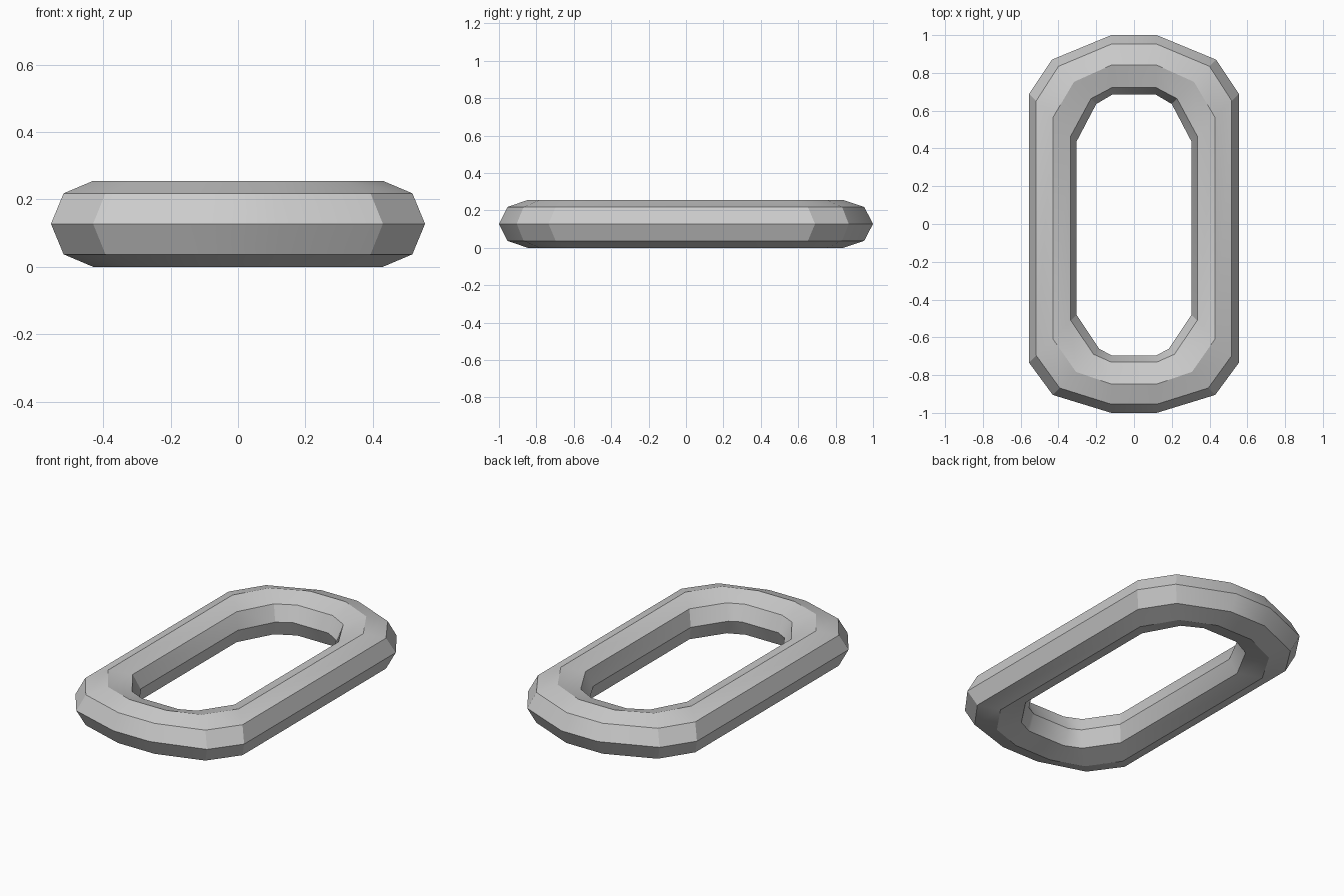
import bpy, bmesh, math
from mathutils import Vector

cube = bpy.data.objects.get("Cube")
if cube:
    bpy.data.objects.remove(cube, do_unlink=True)

# Brushed grey metal
metal = bpy.data.materials.new("grey_metal")
metal.use_nodes = True
grey = (0.6, 0.6, 0.6, 1)
metal.diffuse_color = grey
metal.node_tree.nodes["Principled BSDF"].inputs["Base Color"].default_value = grey

# Left half of the link: outermost and innermost outline point per station
half = [((0.12, 1.0), (0.115, 0.685)), ((0.435, 0.87), (0.2, 0.635)),
        ((0.555, 0.69), (0.305, 0.435)), ((0.555, -0.735), (0.305, -0.48)),
        ((0.43, -0.905), (0.185, -0.66)), ((0.12, -1.0), (0.12, -0.695))]
flip = lambda p: (-p[0], p[1])
stations = half + [(flip(o), flip(i)) for o, i in reversed(half)]

# Eight-sided section: fraction from outer to inner edge, and height
height, shoulder = 0.255, 0.218
upper = [(0.15, shoulder), (0.5, height), (0.88, shoulder)]
section = ([(0, height / 2)] + upper + [(1, height / 2)]
           + [(t, height - z) for t, z in reversed(upper)])

# Closed loop bridged section by section
bm = bmesh.new()
rings = []
for outer, inner in stations:
    o, i = Vector(outer), Vector(inner)
    rings.append([bm.verts.new((*o.lerp(i, t), z)) for t, z in section])
count, sides = len(rings), len(section)
for a in range(count):
    r, s = rings[a], rings[(a + 1) % count]
    for k in range(sides):
        n = (k + 1) % sides
        bm.faces.new((r[k], r[n], s[n], s[k]))
bmesh.ops.recalc_face_normals(bm, faces=bm.faces)

mesh = bpy.data.meshes.new("chain_link")
bm.to_mesh(mesh)
bm.free()
mesh.materials.append(metal)
link = bpy.data.objects.new("chain_link", mesh)
bpy.context.collection.objects.link(link)

# Soft shading over the shallow bends, crisp edges elsewhere
bpy.ops.object.select_all(action='DESELECT')
link.select_set(True)
bpy.context.view_layer.objects.active = link
bpy.ops.object.shade_smooth_by_angle(angle=math.radians(30))
